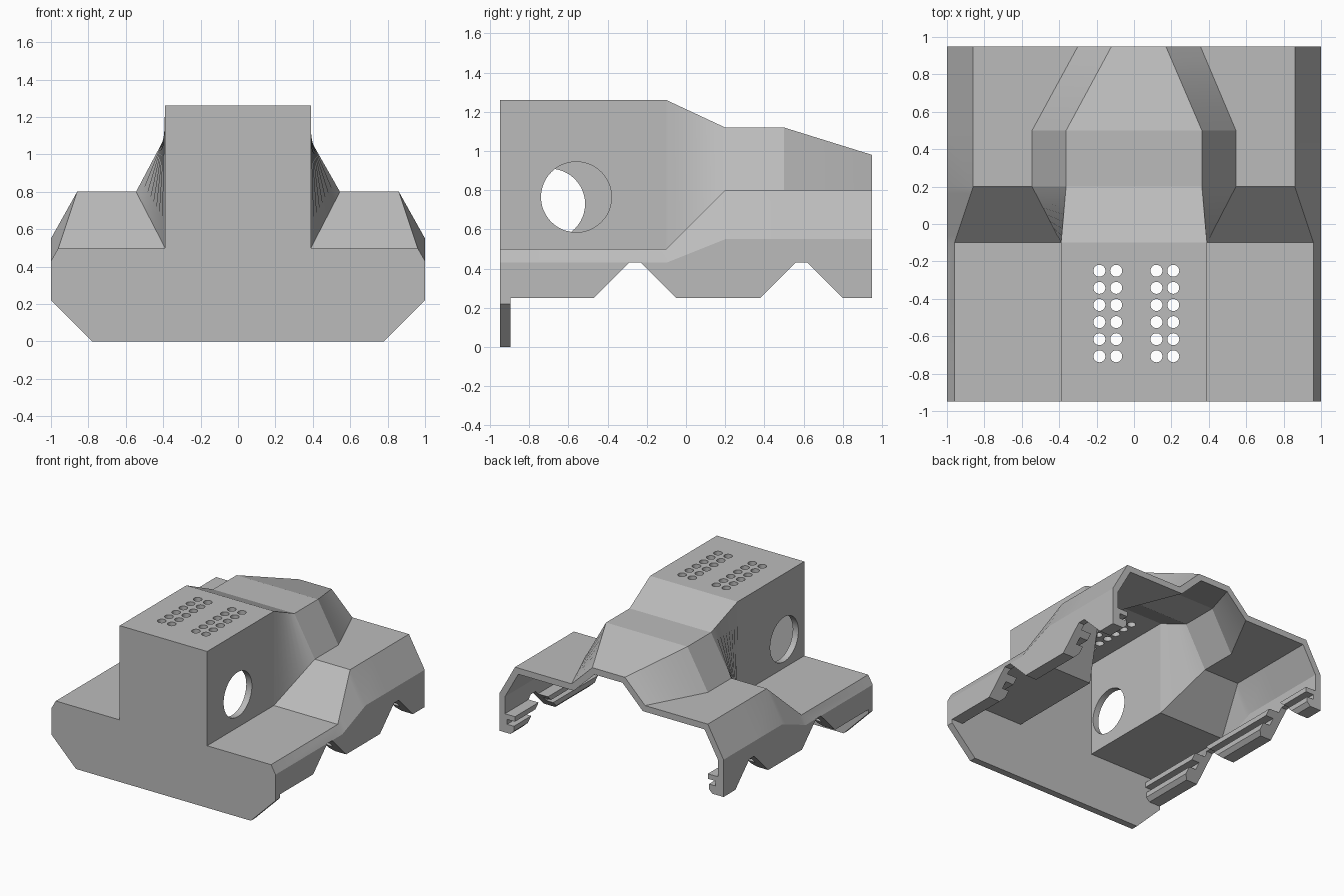
import bpy, bmesh, math
from mathutils import Vector, Matrix

cube = bpy.data.objects.get("Cube")
if cube:
    bpy.data.objects.remove(cube, do_unlink=True)

grey = bpy.data.materials.new("plain grey")
grey.use_nodes = True
colour = (0.5, 0.5, 0.5, 1)
grey.diffuse_color = colour
grey.node_tree.nodes["Principled BSDF"].inputs["Base Color"].default_value = colour

WALL = 0.05


def finish(name, bm):
    bmesh.ops.recalc_face_normals(bm, faces=bm.faces)
    mesh = bpy.data.meshes.new(name)
    bm.to_mesh(mesh)
    bm.free()
    mesh.materials.append(grey)
    obj = bpy.data.objects.new(name, mesh)
    bpy.context.collection.objects.link(obj)
    return obj


def loft(bm, rings):
    """Closed solid through rings of equal point count."""
    rows = [[bm.verts.new(p) for p in ring] for ring in rings]
    n = len(rows[0])
    for a, b in zip(rows, rows[1:]):
        for i in range(n):
            j = (i + 1) % n
            bm.faces.new((a[i], a[j], b[j], b[i]))
    bm.faces.new(rows[0])
    bm.faces.new(rows[-1][::-1])


def half(roof_x, roof_z, foot_x, foot_z, deck_x, edge_z):
    """Half of an outer section, from roof edge down to the skirt."""
    return [(roof_x, roof_z), (foot_x, foot_z), (deck_x, foot_z), (1, edge_z)]


def outline(right, left):
    skirt = 0.25
    return ([(1, skirt)] + right[::-1]
            + [(-x, z) for x, z in left] + [(-1, skirt)])


def inset(points):
    """Mitred inward offset of an open section."""
    pts = [Vector(p) for p in points]
    normals = []
    for a, b in zip(pts, pts[1:]):
        d = (b - a).normalized()
        normals.append(Vector((-d.y, d.x)))
    result = []
    for i in range(1, len(pts) - 1):
        a, b = normals[i - 1], normals[i]
        result.append(pts[i] + (a + b) * (WALL / (1 + a.dot(b))))
    return [tuple(p) for p in result]


# Grooved rail along the inside of each skirt, from the bottom up
RAIL = [(0.9, 0.25), (0.87, 0.28), (0.87, 0.32), (0.93, 0.32),
        (0.93, 0.36), (0.86, 0.36), (0.86, 0.4), (0.95, 0.4)]


def section(points):
    inner = inset(points)[::-1]
    return points + [(-x, z) for x, z in RAIL] + inner + RAIL[::-1]


# Outer sections: boxy front, flared middle, tapering rear
box = half(0.39, 1.26, 0.39, 0.5, 0.96, 0.43)
flare = half(0.363, 1.12, 0.545, 0.8, 0.86, 0.55)
tail_a = half(0.17, 0.98, 0.355, 0.8, 0.86, 0.55)
tail_b = half(0.12, 0.98, 0.3, 0.8, 0.86, 0.55)
front = outline(box, box)
middle = outline(flare, flare)
rear = outline(tail_a, tail_b)
stations = [(-0.92, front, 1), (-0.1, front, 8), (0.2, middle, 1),
            (0.5, middle, 6), (0.95, rear, 0)]

# Body shell
rings = []
for k, (y, pts, steps) in enumerate(stations):
    if k + 1 == len(stations):
        rings.append([(x, y, z) for x, z in section(pts)])
        break
    y2, pts2, _ = stations[k + 1]
    for s in range(steps):
        t = s / steps
        blend = [Vector(a).lerp(Vector(b), t) for a, b in zip(section(pts), section(pts2))]
        rings.append([(p.x, y + (y2 - y) * t, p.y) for p in blend])
bm = bmesh.new()
loft(bm, rings)
shell = finish("body_shell", bm)

# Front plate reaching the ground
plate = [(0.78, 0), (1, 0.22)] + front[1:-1] + [(-1, 0.22), (-0.78, 0)]
bm = bmesh.new()
loft(bm, [[(x, y, z) for x, z in plate] for y in (-0.95, -0.895)])
finish("front_plate", bm)


def cylinder(bm, radius, depth, matrix, sides):
    bmesh.ops.create_cone(bm, cap_ends=True, segments=sides, radius1=radius,
                          radius2=radius, depth=depth, matrix=matrix)


# Cutters: skirt notches, side ports and roof vents
bm = bmesh.new()
for y in (-0.26, 0.59):
    notch = [(y - 0.26, 0.2), (y - 0.03, 0.43), (y + 0.03, 0.43), (y + 0.26, 0.2)]
    loft(bm, [[(x, a, b) for a, b in notch] for x in (-1.2, 1.2)])
turn = Matrix.Rotation(math.pi / 2, 4, "Y")
for x, y, z in ((0.37, -0.56, 0.765), (-0.37, -0.695, 0.73)):
    cylinder(bm, 0.18, 0.2, Matrix.Translation((x, y, z)) @ turn, 48)
for x in (-0.185, -0.095, 0.12, 0.21):
    for row in range(6):
        spot = Matrix.Translation((x, -0.25 - 0.0915 * row, 1.24))
        cylinder(bm, 0.032, 0.2, spot, 24)
cutter = finish("opening_cutter", bm)
cutter.hide_render = True

cut = shell.modifiers.new("openings", "BOOLEAN")
cut.operation = "DIFFERENCE"
cut.solver = "EXACT"
cut.object = cutter
bpy.ops.object.select_all(action="DESELECT")
bpy.context.view_layer.objects.active = shell
shell.select_set(True)
bpy.ops.object.modifier_apply(modifier=cut.name)
bpy.data.objects.remove(cutter, do_unlink=True)
bpy.ops.object.shade_smooth_by_angle(angle=math.radians(12))
